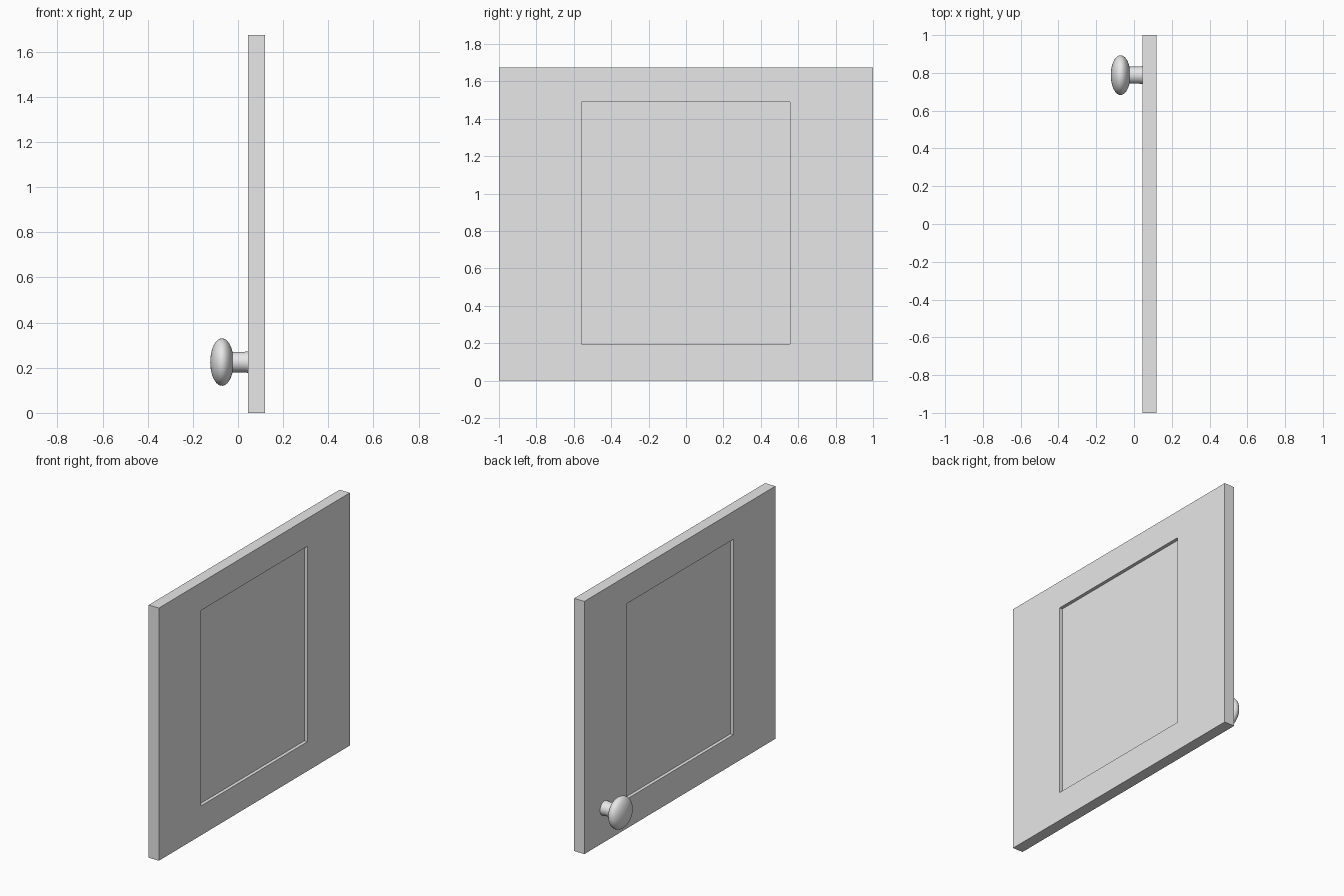
import bpy, bmesh, math
from mathutils import Matrix, Vector

cube = bpy.data.objects.get("Cube")
if cube:
    bpy.data.objects.remove(cube, do_unlink=True)

GREY = (0.8, 0.8, 0.8, 1.0)
mat = bpy.data.materials.new("light grey")
mat.use_nodes = True
mat.diffuse_color = GREY
mat.node_tree.nodes["Principled BSDF"].inputs["Base Color"].default_value = GREY


def add_object(name, bm):
    bmesh.ops.recalc_face_normals(bm, faces=bm.faces)
    mesh = bpy.data.meshes.new(name)
    bm.to_mesh(mesh)
    bm.free()
    mesh.materials.append(mat)
    obj = bpy.data.objects.new(name, mesh)
    bpy.context.collection.objects.link(obj)
    return obj


# Door slab with a shallow recessed panel on both broad faces
X0, X1, HEIGHT = 0.045, 0.12, 1.675
RECESS = 0.022
Y_LOW, Y_HIGH, Z_LOW, Z_HIGH = -0.56, 0.555, 0.195, 1.49

bm = bmesh.new()
bmesh.ops.create_cube(bm, size=1, matrix=Matrix.Translation(
    ((X0 + X1) / 2, 0, HEIGHT / 2)) @ Matrix.Diagonal((X1 - X0, 2, HEIGHT, 1)))
bm.normal_update()
for face in [f for f in bm.faces if abs(f.normal.x) > 0.9]:
    inward = Vector((-math.copysign(RECESS, face.normal.x), 0, 0))
    bmesh.ops.inset_individual(bm, faces=[face], thickness=0.2)
    for v in face.verts:
        v.co.y = Y_HIGH if v.co.y > 0 else Y_LOW
        v.co.z = Z_HIGH if v.co.z > HEIGHT / 2 else Z_LOW
    # Straight walls down to the recessed panel
    bmesh.ops.inset_individual(bm, faces=[face], thickness=0)
    for v in face.verts:
        v.co += inward
add_object("door_panel", bm)

# Knob: stem and flattened round head, turned around the x axis
KNOB_Y, KNOB_Z = 0.788, 0.225
HEAD_X, HEAD_HALF, HEAD_R, STEM_R = -0.071, 0.052, 0.105, 0.045
SEGMENTS, STEPS = 48, 20

profile = [(X0 + 0.002, STEM_R + 0.003), (0.025, STEM_R), (-0.015, STEM_R)]
start = math.asin(STEM_R / HEAD_R)
for i in range(STEPS + 1):
    a = start + (math.pi - start) * i / STEPS
    profile.append((HEAD_X + HEAD_HALF * math.cos(a), HEAD_R * math.sin(a)))

bm = bmesh.new()
verts = [bm.verts.new((x, KNOB_Y + r, KNOB_Z)) for x, r in profile]
edges = [bm.edges.new(pair) for pair in zip(verts, verts[1:])]
bmesh.ops.spin(bm, geom=verts + edges, cent=(0, KNOB_Y, KNOB_Z), axis=(1, 0, 0),
               angle=math.tau, steps=SEGMENTS)
bmesh.ops.remove_doubles(bm, verts=bm.verts, dist=0.0002)
knob = add_object("door_knob", bm)

bpy.ops.object.select_all(action="DESELECT")
knob.select_set(True)
bpy.context.view_layer.objects.active = knob
bpy.ops.object.shade_smooth_by_angle(angle=math.radians(40))
